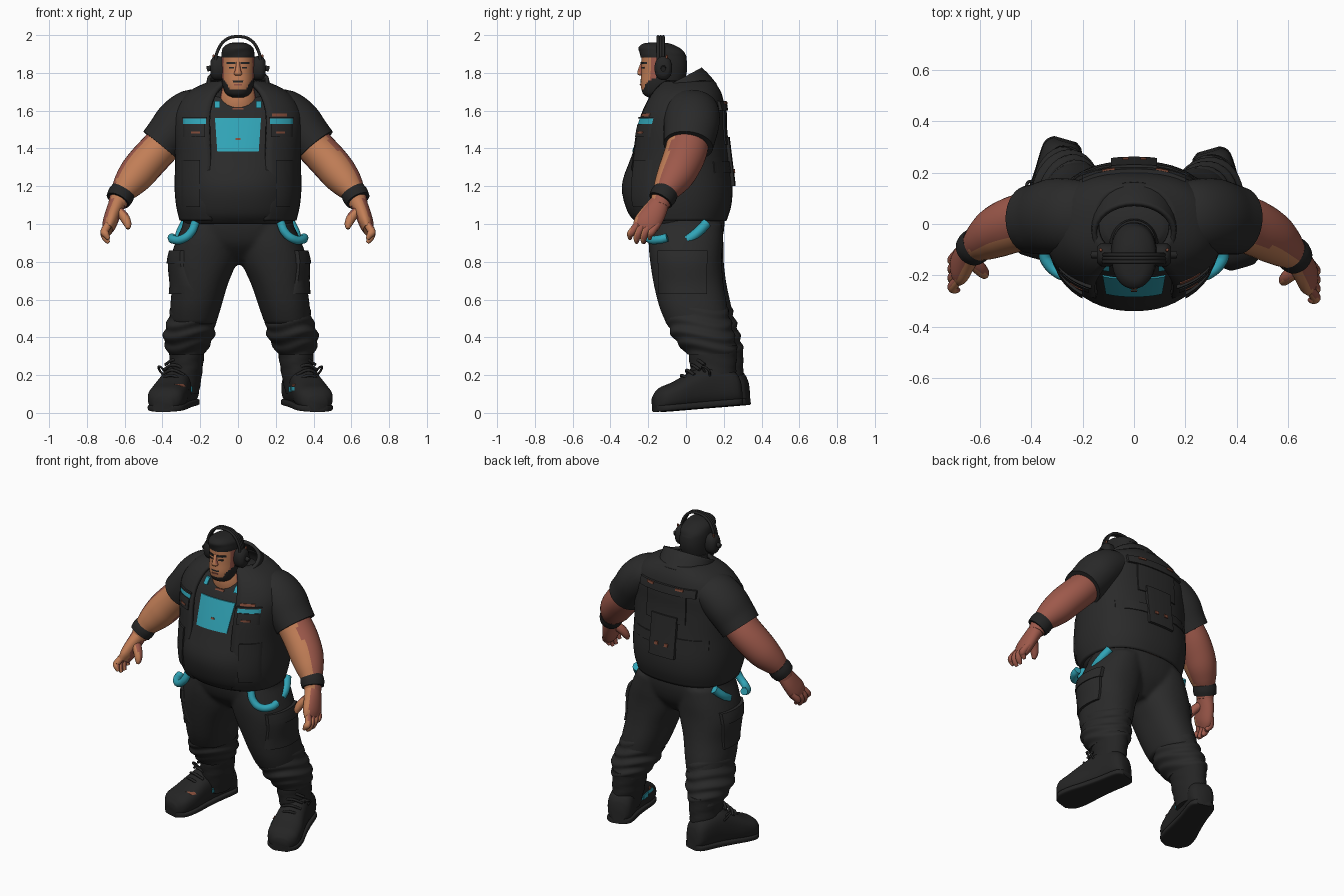
import bpy, bmesh
from math import sin, cos, pi, radians
from mathutils import Vector, Matrix
from mathutils.bvhtree import BVHTree

if "Cube" in bpy.data.objects:
    bpy.data.objects.remove(bpy.data.objects["Cube"])

X, Y, Z = Vector((1, 0, 0)), Vector((0, 1, 0)), Vector((0, 0, 1))
parts = []


def material(name, *rgb):
    mat = bpy.data.materials.new(name)
    mat.use_nodes = True
    mat.diffuse_color = (*rgb, 1)
    mat.node_tree.nodes["Principled BSDF"].inputs["Base Color"].default_value = (*rgb, 1)
    return mat


cloth = material("charcoal cloth", 0.023, 0.023, 0.023)
black = material("black leather and hair", 0.018, 0.018, 0.018)
teal = material("teal", 0.03, 0.37, 0.47)
skin = material("warm skin", 0.54, 0.21, 0.095)
ruddy = material("ruddy skin", 0.34, 0.1, 0.07)
rust = material("rust trim", 0.22, 0.07, 0.04)


def finish(name, bm, mats, rule=None):
    """Turn a bmesh into an object, choosing face materials by a rule."""
    bmesh.ops.recalc_face_normals(bm, faces=bm.faces)
    if rule:
        bm.normal_update()
        for face in bm.faces:
            face.material_index = rule(face.calc_center_median(), face.normal)
    mesh = bpy.data.meshes.new(name)
    bm.to_mesh(mesh)
    bm.free()
    for mat in mats:
        mesh.materials.append(mat)
    obj = bpy.data.objects.new(name, mesh)
    bpy.context.collection.objects.link(obj)
    parts.append(obj)
    return obj


def resample(rings, steps):
    """Catmull-Rom interpolation through the ring values."""
    rows = [Vector(r) for r in rings]
    out = []
    for i in range(len(rows) - 1):
        a, b, c, d = rows[max(i - 1, 0)], rows[i], rows[i + 1], rows[min(i + 2, len(rows) - 1)]
        for k in range(steps):
            t = k / steps
            out.append(b + (c - a) * (t / 2) + (a * 2 - b * 5 + c * 4 - d) * (t * t / 2)
                       + (b * 3 - a - c * 3 + d) * (t ** 3 / 2))
    return out + [rows[-1]]


def loft(name, rings, mats, axis=None, power=2, sides=32, steps=4, gap=0, folds=0, rule=None, matrix=None):
    """Skin rings of (x, y, z, half width, half depth); gap leaves the front open."""
    rows = resample(rings, steps)
    bm = bmesh.new()
    loops = []
    for i, row in enumerate(rows):
        centre = Vector(row[:3])
        tangent = axis or (Vector(rows[min(i + 1, len(rows) - 1)][:3]) - Vector(rows[max(i - 1, 0)][:3])).normalized()
        u = (Z if abs(tangent.y) > 0.9 else Y).cross(tangent).normalized()
        v = tangent.cross(u)
        loop = []
        for k in range(sides):
            a = 2 * pi * k / sides
            c, s = cos(a), sin(a)
            puff = 1 + folds * sin(centre.z * 95 + 2 * sin(a * 2))
            du = abs(c) ** (2 / power) * (1 if c > 0 else -1) * row[3] * puff
            dv = abs(s) ** (2 / power) * (1 if s > 0 else -1) * row[4] * puff
            loop.append(bm.verts.new(centre + u * du + v * dv))
        loops.append(loop)
    for low, high in zip(loops, loops[1:]):
        for k in range(sides):
            a = 2 * pi * (k + 0.5) / sides
            if not (sin(a) < 0 and abs(cos(a)) < gap):
                j = (k + 1) % sides
                bm.faces.new((low[k], low[j], high[j], high[k]))
    if not gap:
        bm.faces.new(loops[0])
        bm.faces.new(loops[-1])
    if matrix:
        bm.transform(matrix)
    obj = finish(name, bm, mats, rule)
    if gap:
        shell = obj.modifiers.new("thickness", 'SOLIDIFY')
        shell.thickness, shell.offset = 0.02, 0
    return obj


def plate(name, target, look, u0, u1, z0, z1, mat, lift=0.006, taper=1, cells=8):
    """Raised panel that follows the target surface, projected along look."""
    tree = BVHTree.FromPolygons([v.co for v in target.data.vertices], [p.vertices for p in target.data.polygons])
    side = X if abs(look.y) > 0.5 else Y
    bm = bmesh.new()
    grid = []
    for i in range(cells + 1):
        f = i / cells
        width = taper + (1 - taper) * f
        line = []
        for k in range(cells + 1):
            u = (u0 + u1) / 2 + (u1 - u0) * (k / cells - 0.5) * width
            start = side * u + Z * (z0 + (z1 - z0) * f) - look * 2
            hit = tree.ray_cast(start, look)[0] or tree.find_nearest(start + look * 1.8)[0]
            line.append(bm.verts.new(hit - look * lift))
        grid.append(line)
    for a, b in zip(grid, grid[1:]):
        for k in range(cells):
            bm.faces.new((a[k], a[k + 1], b[k + 1], b[k]))
    new = bmesh.ops.extrude_face_region(bm, geom=bm.faces[:])["geom"]
    bmesh.ops.translate(bm, vec=look * (lift + 0.003), verts=[g for g in new if isinstance(g, bmesh.types.BMVert)])
    finish(name, bm, [mat])


def cord(name, points, radius, mat, matrix=None):
    """Round cord along a smooth curve."""
    curve = bpy.data.curves.new(name, 'CURVE')
    curve.dimensions, curve.bevel_depth, curve.use_fill_caps = '3D', radius, True
    spline = curve.splines.new('BEZIER')
    spline.bezier_points.add(len(points) - 1)
    for bez, p in zip(spline.bezier_points, points):
        bez.co = matrix @ Vector(p) if matrix else p
        bez.handle_left_type = bez.handle_right_type = 'AUTO'
    helper = bpy.data.objects.new(name + "_path", curve)
    mesh = bpy.data.meshes.new_from_object(helper)
    bpy.data.objects.remove(helper)
    mesh.materials.append(mat)
    obj = bpy.data.objects.new(name, mesh)
    bpy.context.collection.objects.link(obj)
    parts.append(obj)


def tan(c, n):
    return 0 if n.y + 0.25 * n.z < -0.42 else 1


def face_paint(c, n):
    x = abs(c.x)
    hair = c.z > 1.885 or c.y > -0.145
    beard = c.z < 1.715 or (x > 0.045 and c.z < 1.65 + x * 1.5) or (x < 0.03 and 1.746 < c.z < 1.757)
    return 2 if hair or beard else tan(c, n)


# Torso, open vest and collar
shirt = loft("shirt", [(0, -.03, 1, .28, .22), (0, -.05, 1.06, .3, .257), (0, -.06, 1.2, .305, .28),
                       (0, -.045, 1.35, .305, .247), (0, -.035, 1.5, .31, .2), (0, -.012, 1.6, .29, .18),
                       (0, 0, 1.67, .2, .14), (0, 0, 1.72, .11, .09)], [cloth], Z, 2.2, 48)
vest = loft("vest", [(0, -.03, 1.02, .3, .235), (0, -.035, 1.1, .318, .265), (0, -.035, 1.2, .326, .27),
                     (0, -.036, 1.35, .323, .253), (0, -.033, 1.5, .333, .233), (0, -.018, 1.6, .325, .215),
                     (0, -.002, 1.69, .26, .18), (0, .01, 1.75, .14, .13)], [cloth], Z, 2.4, 48, gap=.42)
loft("collar", [(0, .01, 1.67, .17, .16), (0, -.01, 1.715, .16, .145), (0, -.035, 1.765, .155, .125)],
     [cloth], gap=.5)
plate("chest_panel", shirt, Y, -.122, .122, 1.385, 1.56, teal, taper=.9)
plate("chest_mark", shirt, Y, -.012, .012, 1.445, 1.455, rust, .009)
plate("neck_trim", shirt, Y, -.03, .03, 1.605, 1.615, rust)
plate("belt_buckle", vest, Y, -.02, .07, 1.02, 1.03, rust, .03)
for s, label in ((1, "left"), (-1, "right")):
    def span(name, a, b, z0, z1, mat, lift=.016):
        plate(f"{label}_{name}", vest, Y, s * a, s * b, z0, z1, mat, lift)
    span("chest_pocket", .175, .29, 1.46, 1.53, cloth, .02)
    span("chest_stripe", .17, .29, 1.53, 1.56, teal, .016)
    span("chest_flap", .165, .295, 1.558, 1.567, cloth, .024)
    span("pocket_tag", .2, .25, 1.48, 1.49, rust, .024)
    span("vest_pocket", .2, .3, 1.09, 1.34, cloth, .025)
    plate(f"{label}_collar_tab", shirt, Y, s * .095, s * .125, 1.615, 1.65, teal, .012)
span("badge", -.18, -.26, 1.57, 1.585, rust)

# Back harness
plate("back_yoke", vest, -Y, -.2, .2, 1.6, 1.65, cloth, .026)
plate("back_panel", vest, -Y, -.14, .14, 1.42, 1.6, cloth, .018)
plate("back_pouch", vest, -Y, -.09, .09, 1.2, 1.46, cloth, .028)
plate("waist_strap", vest, -Y, -.27, .27, 1.27, 1.33, cloth, .018)
for x in (-.1, .11):
    plate("yoke_mark", vest, -Y, x - .025, x + .025, 1.635, 1.648, rust, .032)
    plate("pouch_mark", vest, -Y, x / 3 - .012, x / 3 + .012, 1.27, 1.29, rust, .034)

# Head, hair and headset
loft("neck", [(0, -.07, 1.56, .11, .1), (0, -.08, 1.66, .105, .107), (0, -.075, 1.76, .085, .09)],
     [skin, ruddy, black], Z, rule=lambda c, n: 2 if c.y > -.11 else tan(c, n))
head = loft("head", [(0, -.15, 1.67, .035, .05), (0, -.15, 1.69, .065, .078), (0, -.13, 1.74, .083, .11),
                     (0, -.117, 1.8, .088, .12), (0, -.115, 1.86, .089, .12), (0, -.122, 1.91, .083, .11),
                     (0, -.13, 1.94, .06, .075), (0, -.13, 1.95, .02, .03)],
            [skin, ruddy, black], Z, 2.2, 64, 6, rule=face_paint)
loft("hair_top", [(0, -.118, 1.882, .089, .122), (0, -.128, 1.91, .087, .12), (0, -.145, 1.935, .077, .105),
                  (0, -.155, 1.955, .05, .072), (0, -.155, 1.961, .02, .03)], [black], Z, 2.2, folds=.015)
loft("nose", [(0, -.225, 1.86, .01, .012), (0, -.235, 1.82, .014, .018), (0, -.235, 1.795, .022, .022),
              (0, -.232, 1.785, .012, .012)], [skin, ruddy], Z, sides=16, rule=tan)
plate("lips", head, Y, -.02, .02, 1.732, 1.74, ruddy, .005)
for y in (-.148, -.134, -.12):
    cord("headband", [(-.12, y, 1.84), (-.11, y, 1.91), (-.065, y, 1.975), (0, y, 1.992),
                      (.065, y, 1.975), (.11, y, 1.91), (.12, y, 1.84)], .008, black)
for s, label in ((1, "left"), (-1, "right")):
    plate(f"{label}_eyebrow", head, Y, s * .014, s * .062, 1.846, 1.858, black)
    plate(f"{label}_eye", head, Y, s * .022, s * .048, 1.822, 1.831, black, .003)
    loft(f"{label}_ear_cup", [(s * .08, -.12, 1.825, .062, .044), (s * .125, -.12, 1.825, .062, .046),
                              (s * .145, -.12, 1.825, .04, .03)], [black], X, 2.2)
    cord(f"{label}_antenna", [(s * .125, -.11, 1.85), (s * .13, -.1, 1.895)], .006, rust)
    cord(f"{label}_ear_knob", [(s * .13, -.12, 1.83), (s * .165, -.12, 1.82)], .014, black)

# Arms
for s, label in ((1, "left"), (-1, "right")):
    def limb(name, rings, mats, **options):
        posed = [(s * x, y + (1 - s) * .06 * max(0, x - .36), z, w, d) for x, y, z, w, d in rings]
        return loft(f"{label}_{name}", posed, mats, **options)
    limb("sleeve", [(.16, .03, 1.62, .09, .13), (.24, .03, 1.595, .12, .145), (.31, .03, 1.54, .127, .148),
                    (.365, .02, 1.47, .122, .14), (.41, .012, 1.415, .118, .132)], [cloth])
    limb("arm", [(.36, .015, 1.46, .1, .11), (.43, 0, 1.385, .1, .112), (.49, -.025, 1.32, .1, .108),
                 (.54, -.055, 1.26, .096, .1), (.585, -.09, 1.205, .08, .082), (.62, -.12, 1.155, .058, .06),
                 (.64, -.14, 1.1, .048, .052)], [skin, ruddy], rule=tan)
    limb("wristband", [(.607, -.105, 1.175, .067, .067), (.622, -.12, 1.15, .071, .071),
                       (.636, -.135, 1.125, .066, .066)], [black])
    limb("palm", [(.635, -.135, 1.12, .045, .05), (.66, -.17, 1.06, .042, .065), (.68, -.21, 1, .038, .07),
                  (.69, -.235, .965, .025, .055)], [skin, ruddy], rule=tan)
    for i in range(4):
        y, drop = -.275 + i * .035, .02 * (i in (0, 3))
        limb(f"finger_{i + 1}", [(.685, y + .02, 1, .02, .019), (.707, y - .01, .96, .021, .02),
                                 (.7, y - .02, .925 + drop, .019, .018), (.685, y - .022, .9 + drop, .009, .009)],
             [skin, ruddy], sides=12, rule=tan)
    limb("thumb", [(.645, -.17, 1.08, .025, .03), (.605, -.2, 1.04, .026, .028), (.585, -.22, 1, .021, .022),
                   (.583, -.23, .975, .01, .01)], [skin, ruddy], sides=14, rule=tan)

# Trousers
hips = loft("trousers", [(0, -.01, 1.06, .28, .21), (0, -.005, .98, .295, .208), (0, 0, .9, .27, .185),
                         (0, .01, .84, .17, .14), (0, .02, .785, .06, .08)], [cloth], Z, 2.3, 40)
legs = []
for s, label in ((1, "left"), (-1, "right")):
    def leg(name, rings, mats, **options):
        sway = [(s * x + .025 * (1 - z), y - s * .025 * (1 - z), z, w, d) for x, y, z, w, d in rings]
        return loft(f"{label}_{name}", sway, mats, Z, **options)
    thigh = leg("trouser_leg", [(.15, 0, 1, .14, .192), (.17, 0, .9, .165, .196), (.188, .005, .8, .175, .19),
                                (.21, .022, .68, .148, .185), (.235, .05, .56, .135, .18),
                                (.25, .075, .47, .12, .165)], [cloth], power=2.2)
    legs.append(thigh)
    leg("trouser_cuff", [(.24, .06, .57, .122, .165), (.26, .082, .48, .128, .17), (.275, .105, .41, .135, .165),
                         (.285, .135, .35, .115, .148), (.29, .15, .31, .095, .13)], [cloth], steps=8, folds=.04)
    leg("boot_shaft", [(.288, .155, .36, .1, .13), (.29, .16, .28, .09, .125), (.295, .165, .2, .084, .118),
                       (.3, .17, .1, .07, .1)], [black], folds=.02)
    plate(f"{label}_cargo_pocket", thigh, -X * s, -.145, .11, .63, .83, cloth, .014)
    plate(f"{label}_pocket_flap", thigh, -X * s, -.15, .115, .79, .86, cloth, .02)
    cord(f"{label}_front_strap", [(s * .225, -.19, 1.01), (s * .25, -.2, .955), (s * .295, -.19, .92),
                                  (s * .343, -.14, .918), (s * .35, -.1, .928)], .023, teal)
    cord(f"{label}_hip_strap", [(s * .308, .005, .915), (s * .306, .05, .945), (s * .278, .11, 1.005)], .026, teal)

    # Boots
    place = (Matrix.Translation((s * .34 + .012, .1 - s * .02, .025)) @ Matrix.Rotation(s * radians(16), 4, 'Z')
             @ Matrix.Rotation(radians(4.5), 4, 'X'))
    outline = [(.22, .045, .13), (.185, .076, .18), (.06, .08, .22), (-.04, .088, .19), (-.14, .1, .145),
               (-.215, .092, .12), (-.255, .05, .08)]
    boot = loft(f"{label}_boot", [(0, y, h / 2 + .005, w, h / 2) for y, w, h in outline], [black], -Y, 2.6,
                matrix=place)
    loft(f"{label}_sole", [(0, y, .018, w + .002, .018) for y, w, h in outline], [black], -Y, 5, matrix=place)
    for k in range(4):
        y, z = -.08 + k * .03, .17 + k * .025
        cord(f"{label}_lace_{k + 1}", [(-.06, y + .01, z - .015), (0, y - .012, z + .012), (.06, y + .01, z - .015)],
             .008, black, place)
    cord(f"{label}_lace_bow", [(s * .06, .02, .19), (s * .085, 0, .22), (s * .095, .03, .2), (s * .075, .04, .17)],
         .006, black, place)
    back = .05 - s * .05
    plate(f"{label}_boot_patch", boot, X * s, back - .01, back + .05, .11, .14, teal)
    plate(f"{label}_boot_tag", boot, X * s, -.06, -.035, .14, .152, rust)
    if s > 0:
        plate("left_boot_badge", boot, Y, .262, .3, .118, .138, teal)

# Merge hips and legs into one pair of trousers
with bpy.context.temp_override(active_object=hips, object=hips, selected_editable_objects=[hips] + legs):
    bpy.ops.object.join()
parts = [p for p in bpy.context.collection.objects if p.type == 'MESH']
remesh = hips.modifiers.new("merge", 'REMESH')
remesh.mode, remesh.voxel_size, remesh.use_smooth_shade = 'VOXEL', 0.012, True
soften = hips.modifiers.new("soften", 'SMOOTH')
soften.iterations = 6

# Shading
bpy.ops.object.select_all(action='DESELECT')
for obj in parts:
    obj.select_set(True)
bpy.context.view_layer.objects.active = vest
bpy.ops.object.shade_smooth_by_angle(angle=radians(45))
